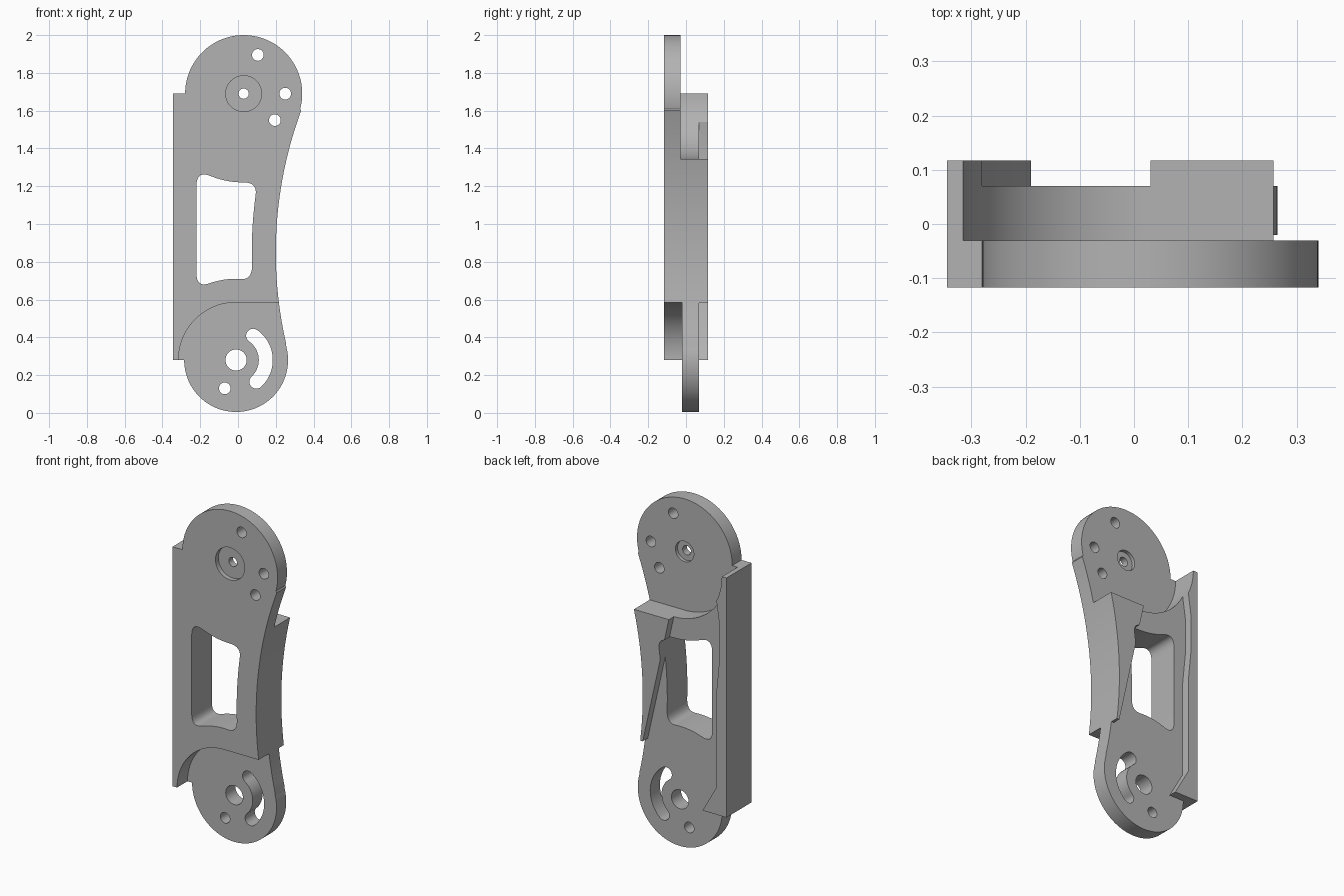
import bpy
import bmesh
from math import cos, sin, radians, sqrt

cube = bpy.data.objects.get("Cube")
if cube:
    bpy.data.objects.remove(cube, do_unlink=True)

HALF = 0.117            # half thickness of the arm
TOP = (0.03, 1.69)      # upper pivot
LOW = (-0.01, 0.28)     # lower pivot


def arc(c, r, a0, a1, n=32):
    """Points (x, z) along an arc, angles in degrees."""
    steps = [radians(a0 + (a1 - a0) * i / n) for i in range(n + 1)]
    return [(c[0] + r * cos(a), c[1] + r * sin(a)) for a in steps]


def waist(x0, r, z0, z1, n=24):
    """Points along the shallow concave side, from height z0 to z1."""
    zs = [z0 + (z1 - z0) * i / n for i in range(n + 1)]
    return [(x0 + r - sqrt(r * r - (z - 0.85) ** 2), z) for z in zs]


def corner(a, b, c, n=8):
    """Rounded corner from a to c, pulled towards b."""
    ts = [i / n for i in range(1, n)]
    return [tuple((1 - t) ** 2 * p + 2 * t * (1 - t) * q + t * t * s
                  for p, q, s in zip(a, b, c)) for t in ts]


def prism(name, pts, y0, y1):
    """Extrude an (x, z) outline from y0 to y1."""
    bm = bmesh.new()
    face = bm.faces.new([bm.verts.new((x, y0, z)) for x, z in pts])
    ext = bmesh.ops.extrude_face_region(bm, geom=[face])
    verts = [v for v in ext["geom"] if isinstance(v, bmesh.types.BMVert)]
    bmesh.ops.translate(bm, verts=verts, vec=(0, y1 - y0, 0))
    bmesh.ops.recalc_face_normals(bm, faces=bm.faces)
    mesh = bpy.data.meshes.new(name)
    bm.to_mesh(mesh)
    bm.free()
    obj = bpy.data.objects.new(name, mesh)
    bpy.context.scene.collection.objects.link(obj)
    return obj


# Arm outline: lower round, waisted side, upper round, straight strip
outline = (arc(LOW, 0.275, 180, 375, 64) + waist(0.2, 2.16, 0.37, 1.6)
           + arc(TOP, 0.31, -15, 180, 64) + [(-0.345, 1.69), (-0.345, 0.28)])
arm = prism("link_arm", outline, -HALF, HALF)
cutters = []


def cut(name, pts, y0=-0.3, y1=0.3):
    obj = prism(name, pts, y0, y1)
    obj.hide_render = True
    cutters.append(obj)


# Lap joint steps: front of the lower end, back of the upper end
cut("lower_step", arc(LOW, 0.305, 180, 90)
    + [(0.6, 0.585), (0.6, -0.2), (-0.315, -0.2)], y1=-0.02)
cut("upper_step", arc(TOP, 0.345, 180, 270)
    + [(0.6, 1.345), (0.6, 2.2), (-0.315, 2.2)], y0=-0.03)

# Back recess, leaving a rib along each side
cut("back_recess", [(0.03, 1.345), (0.2, 0.583), (0.5, 0.583), (0.5, -0.2),
                    (-0.5, -0.2), (-0.5, 0.28), (-0.19, 0.28), (-0.28, 0.44),
                    (-0.28, 1.0), (-0.3, 1.2), (-0.3, 1.4), (-0.28, 1.54),
                    (-0.28, 1.6), (0.03, 1.6)], y0=0.07)

# Window with rounded corners
top_edge = arc(TOP, 0.47, 248, 270, 12)
right_edge = waist(0.073, 2.28, 1.15, 0.77)
low_edge = arc(LOW, 0.43, 86, 109, 12)
left_edge = [(-0.22, 0.74), (-0.22, 1.2)]
sides = [top_edge, right_edge, low_edge, left_edge]
tips = [(0.105, 1.22), (0.07, 0.705), (-0.22, 0.66), (-0.22, 1.285)]
window = []
for i, side in enumerate(sides):
    window += side + corner(side[-1], tips[i], sides[(i + 1) % 4][0])
cut("window", window)

# Round holes
for name, c, r in [("top_hole", (0.105, 1.895), 0.031),
                   ("side_hole", (0.25, 1.69), 0.031),
                   ("inner_hole", (0.195, 1.55), 0.031),
                   ("upper_pivot", TOP, 0.027),
                   ("lower_pivot", LOW, 0.056),
                   ("low_hole", (-0.07, 0.13), 0.031)]:
    cut(name, arc(c, r, 0, 360, 32)[:-1])

# Counterbores of the upper pivot
cut("front_counterbore", arc(TOP, 0.095, 0, 360, 48)[:-1], y1=-0.09)
cut("back_counterbore", arc(TOP, 0.06, 0, 360, 40)[:-1], y0=-0.05)

# Curved slot around the lower pivot
A0, A1, MID, W = -47, 55, 0.157, 0.037
end, start = arc(LOW, MID, A1, A0, 1)
cut("curved_slot", arc(LOW, MID + W, A0, A1)
    + arc(end, W, A1, A1 + 180, 12)[1:-1]
    + arc(LOW, MID - W, A1, A0)
    + arc(start, W, A0 + 180, A0 + 360, 12)[1:-1])

# Apply the cuts
bpy.ops.object.select_all(action="DESELECT")
bpy.context.view_layer.objects.active = arm
arm.select_set(True)
for obj in cutters:
    mod = arm.modifiers.new(obj.name, "BOOLEAN")
    mod.operation = "DIFFERENCE"
    mod.solver = "EXACT"
    mod.object = obj
    bpy.ops.object.modifier_apply(modifier=mod.name)
for obj in cutters:
    bpy.data.objects.remove(obj, do_unlink=True)

# Grey finish
grey = bpy.data.materials.new("plain_grey")
grey.use_nodes = True
colour = (0.45, 0.45, 0.45, 1)
grey.diffuse_color = colour
grey.node_tree.nodes["Principled BSDF"].inputs["Base Color"].default_value = colour
arm.data.materials.clear()
arm.data.materials.append(grey)
bpy.ops.object.shade_smooth_by_angle(angle=radians(30))
